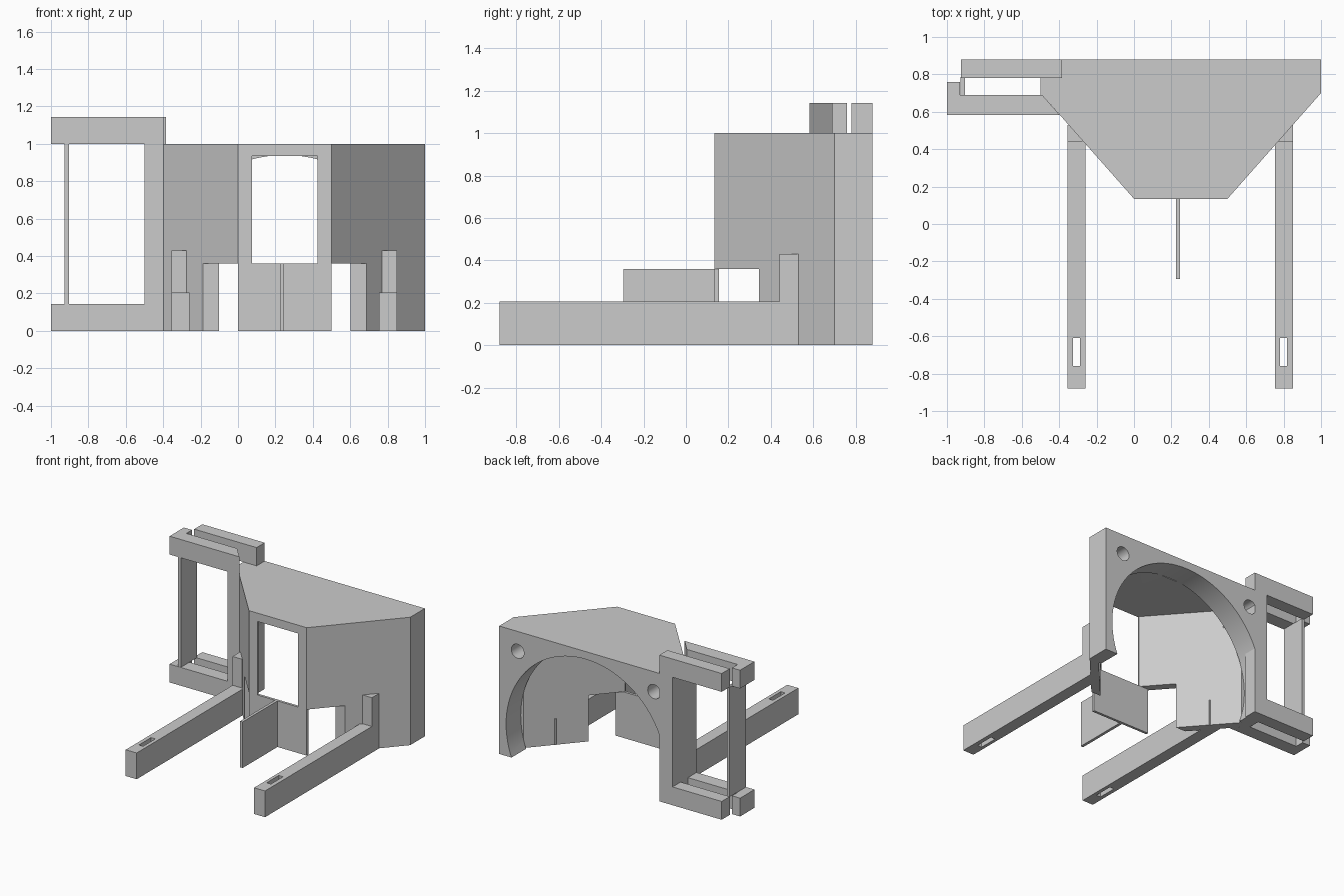
import bpy
import bmesh
import math
from mathutils import Matrix, Vector

cube = bpy.data.objects.get("Cube")
if cube:
    bpy.data.objects.remove(cube, do_unlink=True)

grey = bpy.data.materials.new("light_grey_plastic")
grey.use_nodes = True
colour = (0.6, 0.6, 0.6, 1)
grey.diffuse_color = colour
grey.node_tree.nodes["Principled BSDF"].inputs["Base Color"].default_value = colour


def finish(name, bm):
    bmesh.ops.recalc_face_normals(bm, faces=bm.faces)
    mesh = bpy.data.meshes.new(name)
    bm.to_mesh(mesh)
    bm.free()
    mesh.materials.append(grey)
    obj = bpy.data.objects.new(name, mesh)
    bpy.context.collection.objects.link(obj)
    return obj


def prism(name, plan, z0, z1):
    """Extrude a plan outline from z0 up to z1."""
    bm = bmesh.new()
    face = bm.faces.new([bm.verts.new((x, y, z0)) for x, y in plan])
    top = bmesh.ops.extrude_face_region(bm, geom=[face])["geom"]
    verts = [v for v in top if isinstance(v, bmesh.types.BMVert)]
    bmesh.ops.translate(bm, verts=verts, vec=Vector((0, 0, z1 - z0)))
    return finish(name, bm)


def box(name, x0, x1, y0, y1, z0, z1):
    return prism(name, [(x0, y0), (x1, y0), (x1, y1), (x0, y1)], z0, z1)


def bore(name, x, z, radius, y0, y1, sides):
    """Cylinder lying along y."""
    bm = bmesh.new()
    place = Matrix.Translation((x, (y0 + y1) / 2, z)) @ Matrix.Rotation(math.pi / 2, 4, "X")
    bmesh.ops.create_cone(bm, cap_ends=True, segments=sides, radius1=radius,
                          radius2=radius, depth=y1 - y0, matrix=place)
    return finish(name, bm)


def cut(obj, *cutters):
    for cutter in cutters:
        cutter.hide_render = True
        mod = obj.modifiers.new("cut", "BOOLEAN")
        mod.operation = "DIFFERENCE"
        mod.solver = "EXACT"
        mod.object = cutter
        bpy.context.view_layer.objects.active = obj
        bpy.ops.object.modifier_apply(modifier=mod.name)
        bpy.data.objects.remove(cutter, do_unlink=True)


MID = 0.25          # centre line of the duct
BACK = 0.88


def mirrored(half):
    """Complete a plan outline about the duct centre line."""
    return half + [(2 * MID - x, y) for x, y in reversed(half)]


# Tapered duct, hollow below the roof, with the fan opening at the back
duct = prism("duct_body", mirrored([(0, 0.135), (-0.5, 0.7), (-0.5, BACK)]), 0, 1)
cut(duct,
    prism("hollow", mirrored([(0.075, 0.05), (0.075, 0.145), (-0.415, 0.7)]), -0.1, 0.935),
    bore("fan_opening", MID, MID, 0.69, 0.699, 1, 96),
    bore("screw_hole_a", MID - 0.59, 0.845, 0.055, 0.6, 1, 32),
    bore("screw_hole_b", MID + 0.59, 0.845, 0.055, 0.6, 1, 32),
    box("side_vents", -1, 2, 0, 0.345, -0.1, 0.36))
bpy.ops.object.select_all(action="DESELECT")
duct.select_set(True)
bpy.context.view_layer.objects.active = duct
bpy.ops.object.shade_smooth_by_angle(angle=math.radians(30))

# Lower front plate and its splitter fin
box("front_plate", 0, 0.5, 0.135, 0.155, 0, 0.36)
box("splitter_fin", 0.225, 0.247, -0.295, 0.14, 0, 0.36)

# Slotted mounting arms, each with an upright post at the duct wall
for side, x0, slot, post in (("right", -0.355, -0.325, -0.355), ("left", 0.755, 0.78, 0.77)):
    arm = box(side + "_arm", x0, x0 + 0.095, -0.88, 0.53, 0, 0.205)
    cut(arm, box("slot", slot, slot + 0.037, -0.76, -0.61, -0.1, 0.3))
    box(side + "_arm_post", post, post + 0.08, 0.44, 0.53, 0.205, 0.43)

# Side bracket: paired bars at the bottom and top
for level, z0, z1 in (("lower", 0, 0.143), ("upper", 1, 1.143)):
    prism(level + "_front_bar",
          [(-1, 0.583), (-0.397, 0.583), (-0.491, 0.69), (-0.93, 0.69),
           (-0.93, 0.76), (-1, 0.76)], z0, z1)
    box(level + "_back_bar", -0.925, -0.385, 0.78, BACK, z0, z1)

# Bracket uprights and the thin end plate
prism("bracket_front_upright", [(-0.5, 0.583), (-0.397, 0.583), (-0.5, 0.7)], 0, 1)
box("bracket_back_upright", -0.5, -0.385, 0.78, BACK, 0, 1)
box("bracket_end_plate", -0.927, -0.903, 0.585, 0.785, 0.143, 1)
